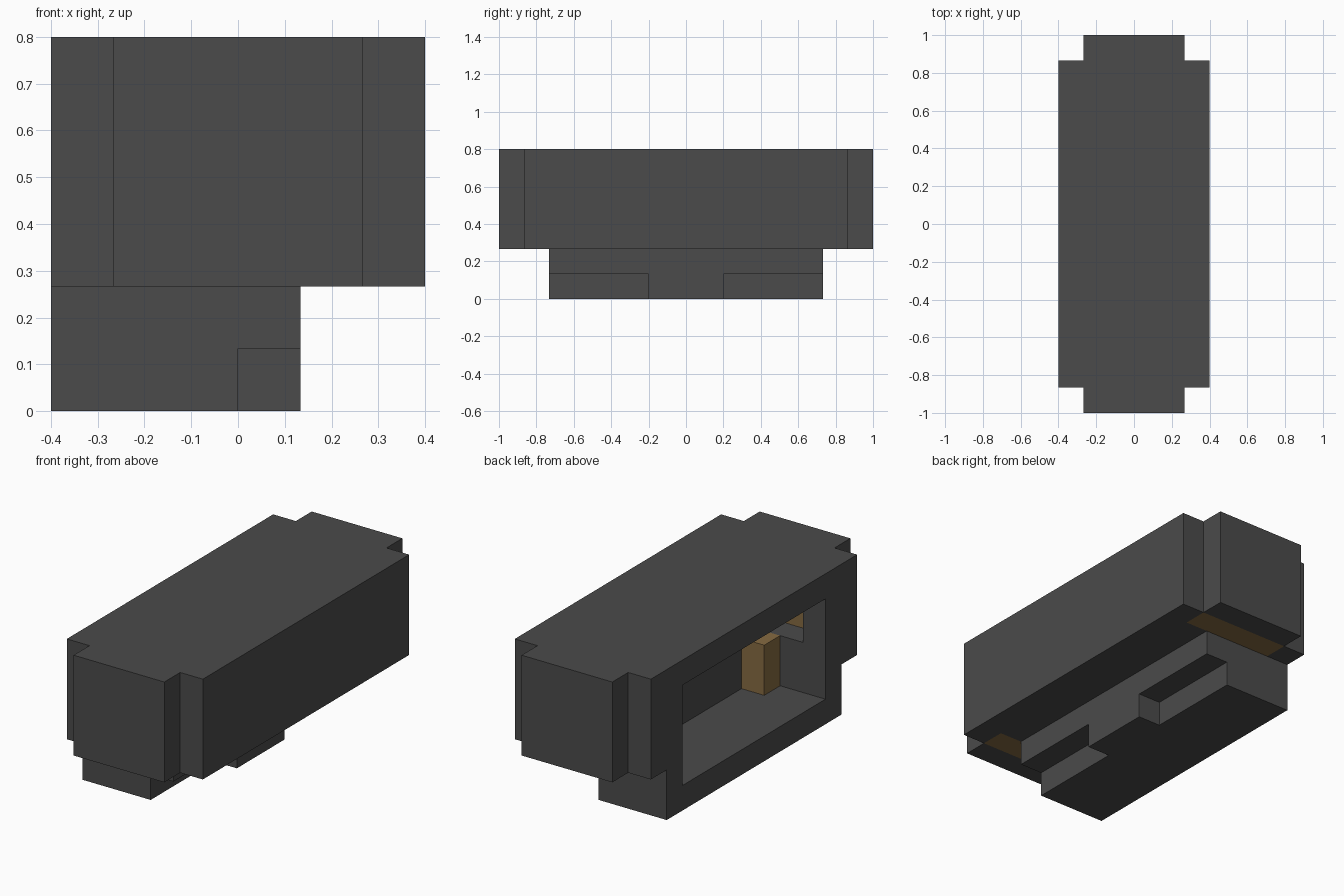
import bpy
import bmesh
from mathutils import Vector

UNIT = 2 / 15  # one building block

if "Cube" in bpy.data.objects:
    bpy.data.objects.remove(bpy.data.objects["Cube"], do_unlink=True)


def make_material(name, color):
    mat = bpy.data.materials.new(name)
    mat.use_nodes = True
    mat.diffuse_color = color
    mat.node_tree.nodes["Principled BSDF"].inputs["Base Color"].default_value = color
    return mat


charcoal = make_material("charcoal", (0.07, 0.07, 0.07, 1))
wood = make_material("wood", (0.238, 0.147, 0.054, 1))


def box(name, x, y, z, mat=None):
    """Box from (low, high) ranges measured in blocks."""
    low, high = map(Vector, zip(x, y, z))
    bm = bmesh.new()
    bmesh.ops.create_cube(bm, size=1)
    for v in bm.verts:
        v.co = [(high[i] if v.co[i] > 0 else low[i]) * UNIT for i in range(3)]
    mesh = bpy.data.meshes.new(name)
    bm.to_mesh(mesh)
    bm.free()
    if mat:
        mesh.materials.append(mat)
    obj = bpy.data.objects.new(name, mesh)
    bpy.context.collection.objects.link(obj)
    return obj


def combine(target, tool, operation):
    """Apply one boolean to the target and discard the tool."""
    mod = target.modifiers.new(operation, "BOOLEAN")
    mod.operation = operation
    mod.solver = "EXACT"
    mod.object = tool
    tool.hide_render = True
    graph = bpy.context.evaluated_depsgraph_get()
    graph.update()
    result = bpy.data.meshes.new_from_object(target.evaluated_get(graph))
    target.modifiers.clear()
    target.data = result
    bpy.data.objects.remove(tool, do_unlink=True)


def mirrored(low, high):
    return (low, high), (-high, -low)


# Outer casing with narrower ends and an offset base
casing = box("casing", (-3, 3), (-6.5, 6.5), (2, 6), charcoal)
combine(casing, box("end_caps", (-2, 2), (-7.5, 7.5), (2, 6), charcoal), "UNION")
combine(casing, box("base", (-3, 1), (-5.5, 5.5), (0, 2.5), charcoal), "UNION")

# Corner notches under the base, leaving a central foot
for y in mirrored(1.5, 6):
    combine(casing, box("notch", (0, 2), y, (-1, 1)), "DIFFERENCE")

# Side opening and the wider inner chamber
combine(casing, box("opening", (-4, 0), (-4.5, 4.5), (1, 5)), "DIFFERENCE")
combine(casing, box("chamber", (-2, 2), (-6.5, 6.5), (3, 5)), "DIFFERENCE")

# Slots that hold the wooden end walls
for y in mirrored(5.5, 6.5):
    combine(casing, box("slot", (-2, 2), y, (1, 4)), "DIFFERENCE")

# Wooden end walls and inner corner posts
for side, y in zip(("back", "front"), mirrored(5.5, 6.5)):
    box(side + "_wooden_wall", (-2, 2), y, (2, 5), wood)
for side, y in zip(("back", "front"), mirrored(3.5, 4.5)):
    box(side + "_wooden_post", (-1, 0), y, (1, 3), wood)
